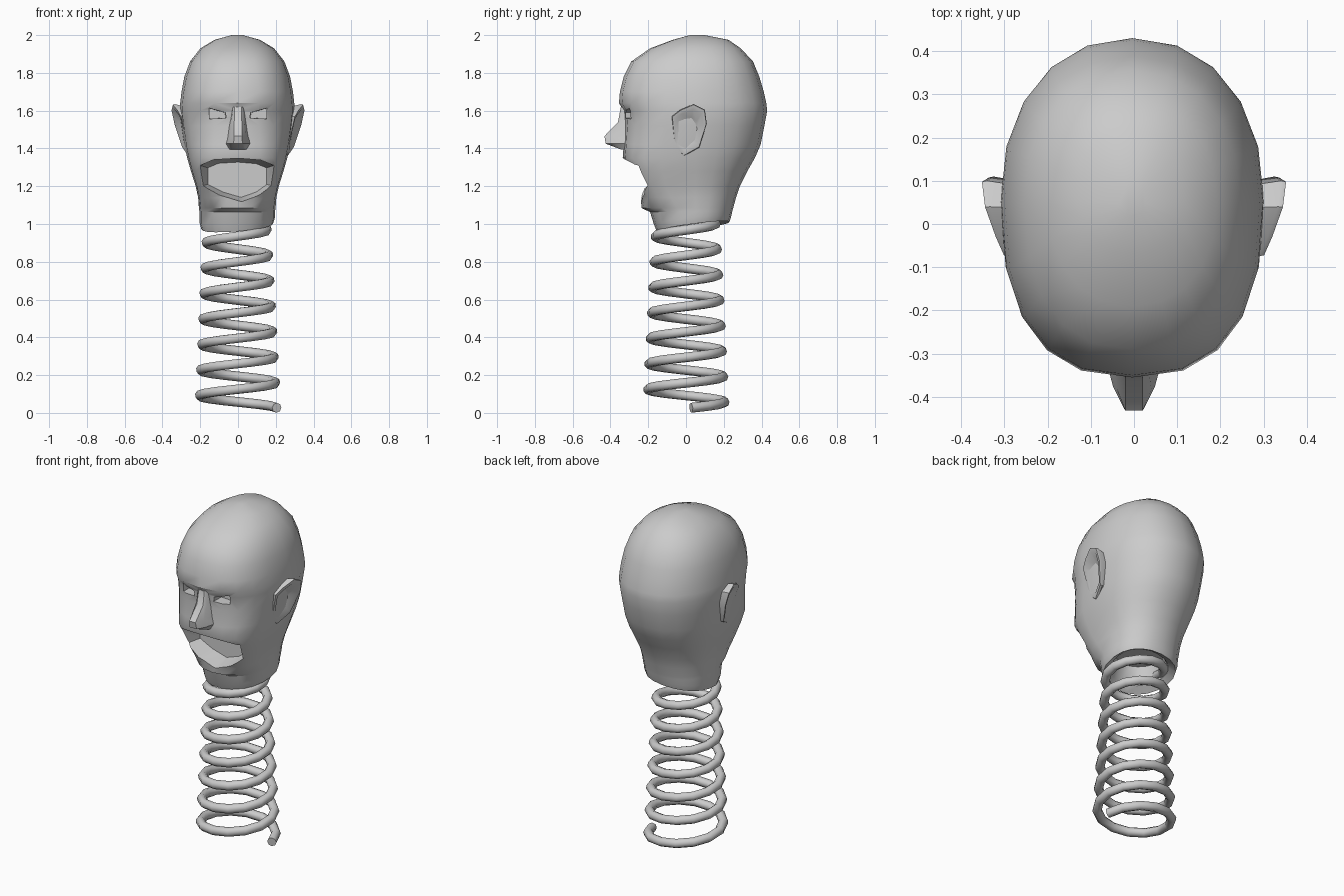
import bpy, bmesh, math
from mathutils import Vector

if "Cube" in bpy.data.objects:
    bpy.data.objects.remove(bpy.data.objects["Cube"])


def loft(name, rings):
    """Skin a list of equal-length point rings and cap both ends."""
    bm = bmesh.new()
    rows = [[bm.verts.new(p) for p in r] for r in rings]
    n = len(rows[0])
    for a, b in zip(rows, rows[1:]):
        for i in range(n):
            j = (i + 1) % n
            bm.faces.new((a[i], a[j], b[j], b[i]))
    bm.faces.new(rows[0])
    bm.faces.new(rows[-1])
    bmesh.ops.recalc_face_normals(bm, faces=bm.faces)
    me = bpy.data.meshes.new(name)
    bm.to_mesh(me)
    bm.free()
    ob = bpy.data.objects.new(name, me)
    bpy.context.collection.objects.link(ob)
    return ob


def select(ob):
    bpy.ops.object.select_all(action='DESELECT')
    ob.select_set(True)
    bpy.context.view_layer.objects.active = ob


def smooth(ob, deg):
    select(ob)
    bpy.ops.object.shade_smooth_by_angle(angle=math.radians(deg))


def carve(ob, outline, depth, taper):
    """Cut a tapered pocket, outlined in x/z, into the front of ob."""
    cx = sum(p[0] for p in outline) / len(outline)
    cz = sum(p[1] for p in outline) / len(outline)
    front = [(x, -0.6, z) for x, z in outline]
    lip = [(x, depth - 0.12, z) for x, z in outline]
    back = [(cx + (x - cx) * taper, depth, cz + (z - cz) * taper) for x, z in outline]
    cutter = loft("cutter", [front, lip, back])
    cutter.hide_render = True
    mod = ob.modifiers.new("carve", 'BOOLEAN')
    mod.operation = 'DIFFERENCE'
    mod.solver = 'EXACT'
    mod.object = cutter
    select(ob)
    bpy.ops.object.modifier_apply(modifier=mod.name)
    bpy.data.objects.remove(cutter)


# Head: horizontal sections (z, front y, back y, half width, front roundness)
SIDES = 20
sections = [
    (1.09, -0.09, 0.15, 0.13, 1.0), (1.01, -0.12, 0.19, 0.155, 1.0),
    (0.985, -0.155, 0.23, 0.19, 0.9), (1.02, -0.17, 0.24, 0.2, 0.9),
    (1.065, -0.19, 0.245, 0.2, 0.9), (1.085, -0.235, 0.25, 0.203, 0.9),
    (1.14, -0.24, 0.265, 0.207, 0.7), (1.2, -0.26, 0.285, 0.22, 0.58),
    (1.28, -0.295, 0.325, 0.245, 0.58), (1.35, -0.335, 0.365, 0.265, 0.65),
    (1.42, -0.33, 0.395, 0.28, 0.72), (1.52, -0.325, 0.415, 0.295, 0.78),
    (1.6, -0.33, 0.43, 0.305, 0.8), (1.64, -0.355, 0.425, 0.302, 0.8),
    (1.7, -0.35, 0.412, 0.295, 0.8), (1.78, -0.33, 0.388, 0.28, 0.82),
    (1.86, -0.29, 0.355, 0.25, 0.85), (1.93, -0.19, 0.29, 0.195, 0.9),
    (1.975, -0.07, 0.225, 0.12, 0.95), (2.0, 0.02, 0.1, 0.03, 1.0),
]


def head_ring(z, front, back, width, roundness):
    ring = []
    for i in range(SIDES):
        a = 2 * math.pi * i / SIDES
        c, s = math.cos(a), math.sin(a)
        p = roundness if s < 0 else 0.92
        x = math.copysign(abs(c) ** p, c) * width
        y = 0.05 + (back - 0.05 if s > 0 else front - 0.05) * abs(s) ** p * abs(s > 0 or 1)
        y = y if s else 0.05
        tilt = max(0, min(1, (1.07 - z) / 0.06))
        ring.append((x - 0.004, y, z + tilt * (0.13 * (y - 0.03) + 0.08 * x)))
    return ring


head = loft("head", [head_ring(*s) for s in sections])

# Open mouth and eye sockets
carve(head, [(-0.2, 1.31), (-0.13, 1.34), (0.0, 1.348), (0.12, 1.338), (0.19, 1.31),
             (0.19, 1.2), (0.12, 1.15), (0.02, 1.115), (-0.1, 1.15), (-0.2, 1.2)],
      -0.13, 0.8)
for side in (-1, 1):
    carve(head, [(side * 0.06, 1.56), (side * 0.065, 1.59),
                 (side * 0.155, 1.615), (side * 0.155, 1.555)], -0.25, 0.9)
smooth(head, 35)

# Nose: rows (z, front y, front half width, base half width)
nose_rows = [(1.62, -0.345, 0.018, 0.035), (1.54, -0.36, 0.02, 0.05),
             (1.465, -0.432, 0.02, 0.06), (1.425, -0.425, 0.024, 0.072),
             (1.395, -0.345, 0.03, 0.055)]
nose = loft("nose", [[(-b, -0.29, z), (-(f + b) / 2, (y - 0.33) / 2, z), (-f, y, z),
                      (f, y, z), ((f + b) / 2, (y - 0.33) / 2, z), (b, -0.29, z)]
                     for z, y, f, b in nose_rows])
smooth(nose, 40)

# Ears: flared rim with a hollow centre
rim = [(-0.075, 1.57), (-0.03, 1.605), (0.04, 1.635), (0.1, 1.605), (0.11, 1.53),
       (0.07, 1.405), (-0.01, 1.36), (-0.06, 1.4)]


def ear_ring(side, scale, inset, base=None):
    pts = []
    for y, z in rim:
        y, z = 0.02 + (y - 0.02) * scale, 1.5 + (z - 1.5) * scale
        x = 0.302 + 0.25 * y + 0.25 * (z - 1.5) - inset
        pts.append((side * (base if base else x), y, z))
    return pts


for side, label in ((-1, "left_ear"), (1, "right_ear")):
    ear = loft(label, [ear_ring(side, 0.8, 0, 0.23), ear_ring(side, 1.0, 0.012),
                       ear_ring(side, 0.97, 0.0), ear_ring(side, 0.8, 0.0),
                       ear_ring(side, 0.45, 0.03)])
    smooth(ear, 40)

# Spring neck: tapering helix rising into the hollow of the head
STEPS, TURNS = 14, 7.5
count = int(STEPS * TURNS)
curve = bpy.data.curves.new("spring", 'CURVE')
curve.dimensions = '3D'
curve.bevel_depth = 0.026
curve.bevel_resolution = 2
curve.use_fill_caps = True
path = curve.splines.new('POLY')
path.points.add(count)
for i, pt in enumerate(path.points):
    t = i / count
    a = 2 * math.pi * i / STEPS + 0.13
    r = 0.207 - 0.05 * t
    pt.co = (r * math.cos(a) - 0.006 * t, r * math.sin(a), 0.027 + 1.012 * t, 1)
spring = bpy.data.objects.new("spring", curve)
bpy.context.collection.objects.link(spring)
select(spring)
bpy.ops.object.convert(target='MESH')
smooth(bpy.context.object, 50)
